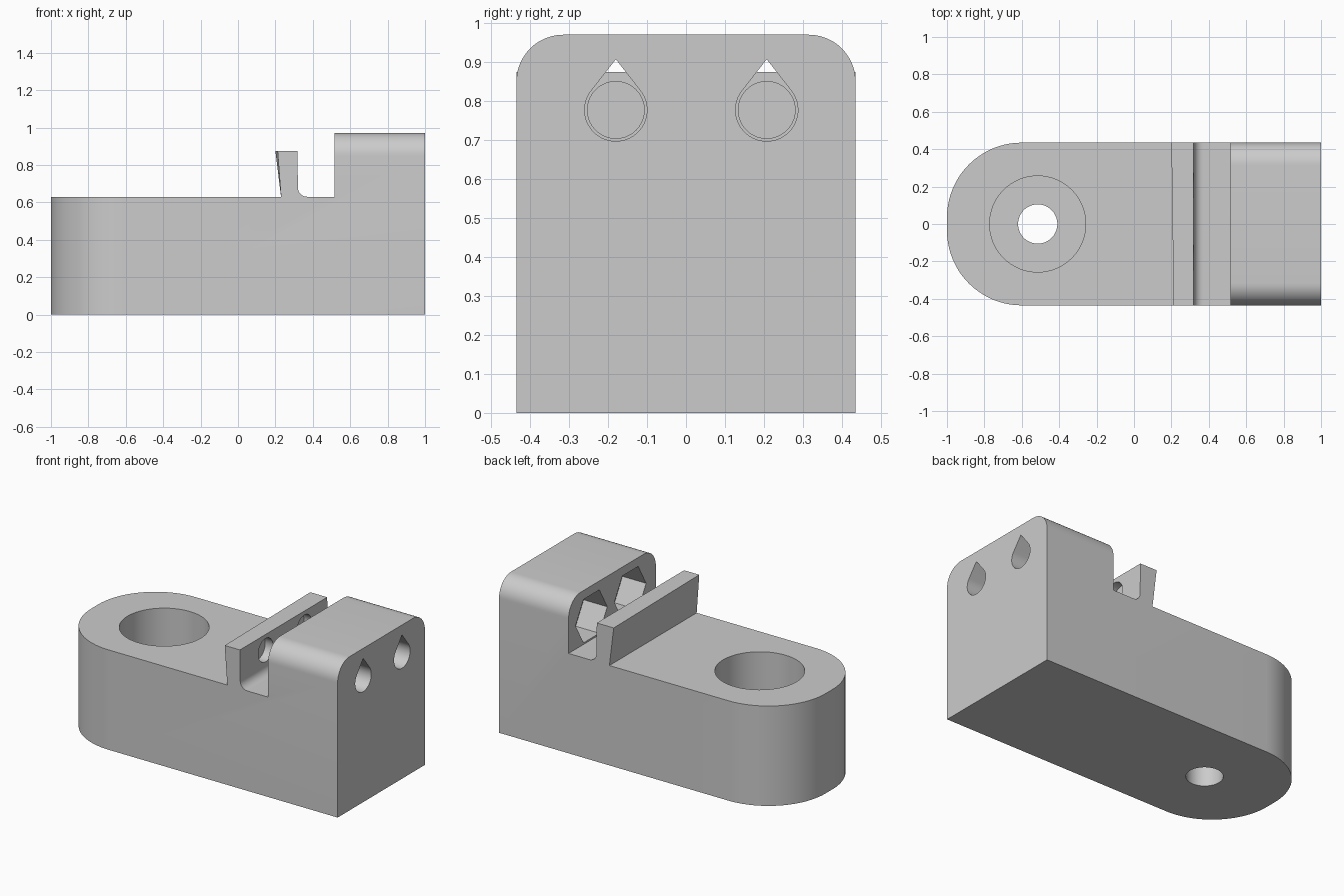
import bpy, bmesh
from math import sin, cos, pi, acos
from mathutils import Vector

cube = bpy.data.objects.get("Cube")
if cube:
    bpy.data.objects.remove(cube, do_unlink=True)

HALF = 0.435            # half width
HOLE_Z = 0.777          # height of the two screw holes
HOLE_YS = (-0.18, 0.207)

grey = bpy.data.materials.new("matte grey")
grey.use_nodes = True
grey.diffuse_color = (0.6, 0.6, 0.6, 1)
grey.node_tree.nodes["Principled BSDF"].inputs["Base Color"].default_value = (0.6, 0.6, 0.6, 1)


def prism(name, points, offset, edit=None):
    """Extrude a closed loop of 3D points along an offset vector."""
    bm = bmesh.new()
    face = bm.faces.new([bm.verts.new(p) for p in points])
    ext = bmesh.ops.extrude_face_region(bm, geom=[face])
    verts = [g for g in ext["geom"] if isinstance(g, bmesh.types.BMVert)]
    bmesh.ops.translate(bm, verts=verts, vec=offset)
    bmesh.ops.recalc_face_normals(bm, faces=bm.faces)
    if edit:
        edit(bm)
    mesh = bpy.data.meshes.new(name)
    bm.to_mesh(mesh)
    bm.free()
    obj = bpy.data.objects.new(name, mesh)
    mesh.materials.append(grey)
    bpy.context.collection.objects.link(obj)
    return obj


def round_edges(bm, test, radius, segments):
    edges = [e for e in bm.edges if all(test(v.co) for v in e.verts)]
    bmesh.ops.bevel(bm, geom=edges, offset=radius, segments=segments,
                    profile=0.5, affect='EDGES', clamp_overlap=False)


def shape_body(bm):
    # Clamp lip leans slightly across its width
    for v in bm.verts:
        if abs(v.co.x - 0.20) < 0.005 and v.co.y < 0:
            v.co.x += 0.012
    # Rounded end: only the two upright edges
    upright = [e for e in bm.edges if all(v.co.x < -0.99 for v in e.verts)
               and abs(e.verts[0].co.z - e.verts[1].co.z) > 0.5]
    bmesh.ops.bevel(bm, geom=upright, offset=0.4, segments=20,
                    profile=0.5, affect='EDGES', clamp_overlap=False)
    # Rounded shoulders: the two long top edges of the block
    top = [e for e in bm.edges if all(v.co.z > 0.96 for v in e.verts)
           and abs(e.verts[0].co.x - e.verts[1].co.x) > 0.3]
    bmesh.ops.bevel(bm, geom=top, offset=0.12, segments=12,
                    profile=0.5, affect='EDGES', clamp_overlap=False)


# Side profile: base, clamp lip, filleted slot, tall block
fillet = [(0.37 - 0.05 * cos(a), 0.68 - 0.05 * sin(a))
          for a in (i * pi / 16 for i in range(9))]
profile = [(-1, 0), (-1, 0.63), (0.23, 0.63), (0.20, 0.875), (0.318, 0.875),
           (0.32, 0.70)] + fillet + [(0.515, 0.63), (0.515, 0.97), (1, 0.97), (1, 0)]
body = prism("clamp_body", [(x, -HALF, z) for x, z in profile],
             Vector((0, 2 * HALF, 0)), shape_body)


def ring(radius, count, start=0.0):
    return [(radius * cos(start + 2 * pi * i / count),
             radius * sin(start + 2 * pi * i / count)) for i in range(count)]


def teardrop(radius, tip):
    """Circle with tangent lines meeting at a point above it."""
    a0 = pi / 2 + acos(radius / tip)
    sweep = 2 * pi - 2 * acos(radius / tip)
    return [(0, tip)] + [(radius * cos(a0 + sweep * i / 36),
                          radius * sin(a0 + sweep * i / 36)) for i in range(37)]


def cut_x(name, shape, y, x0, x1):
    return prism(name, [(x0, y + u, HOLE_Z + w) for u, w in shape], Vector((x1 - x0, 0, 0)))


def cut_z(name, radius, z0, z1):
    return prism(name, [(-0.515 + u, v, z0) for u, v in ring(radius, 64)],
                 Vector((0, 0, z1 - z0)))


# Mounting hole with counterbore, then screw holes, nut pockets and lip sockets
cutters = [cut_z("counterbore_cutter", 0.257, 0.2, 0.8),
           cut_z("mounting_hole_cutter", 0.105, -0.1, 0.4)]
for y in HOLE_YS:
    cutters += [cut_x("nut_pocket_cutter", ring(0.158, 6), y, 0.45, 0.68),
                cut_x("screw_hole_cutter", teardrop(0.08, 0.13), y, 0.6, 1.1),
                cut_x("lip_socket_cutter", ring(0.073, 40), y, 0.265, 0.42)]

bpy.context.view_layer.objects.active = body
for cutter in cutters:
    cutter.hide_render = True
    mod = body.modifiers.new("cut", 'BOOLEAN')
    mod.operation = 'DIFFERENCE'
    mod.solver = 'EXACT'
    mod.object = cutter
    bpy.ops.object.modifier_apply(modifier=mod.name)
    bpy.data.objects.remove(cutter, do_unlink=True)

bpy.ops.object.select_all(action='DESELECT')
body.select_set(True)
bpy.ops.object.shade_smooth_by_angle(angle=pi / 6)
